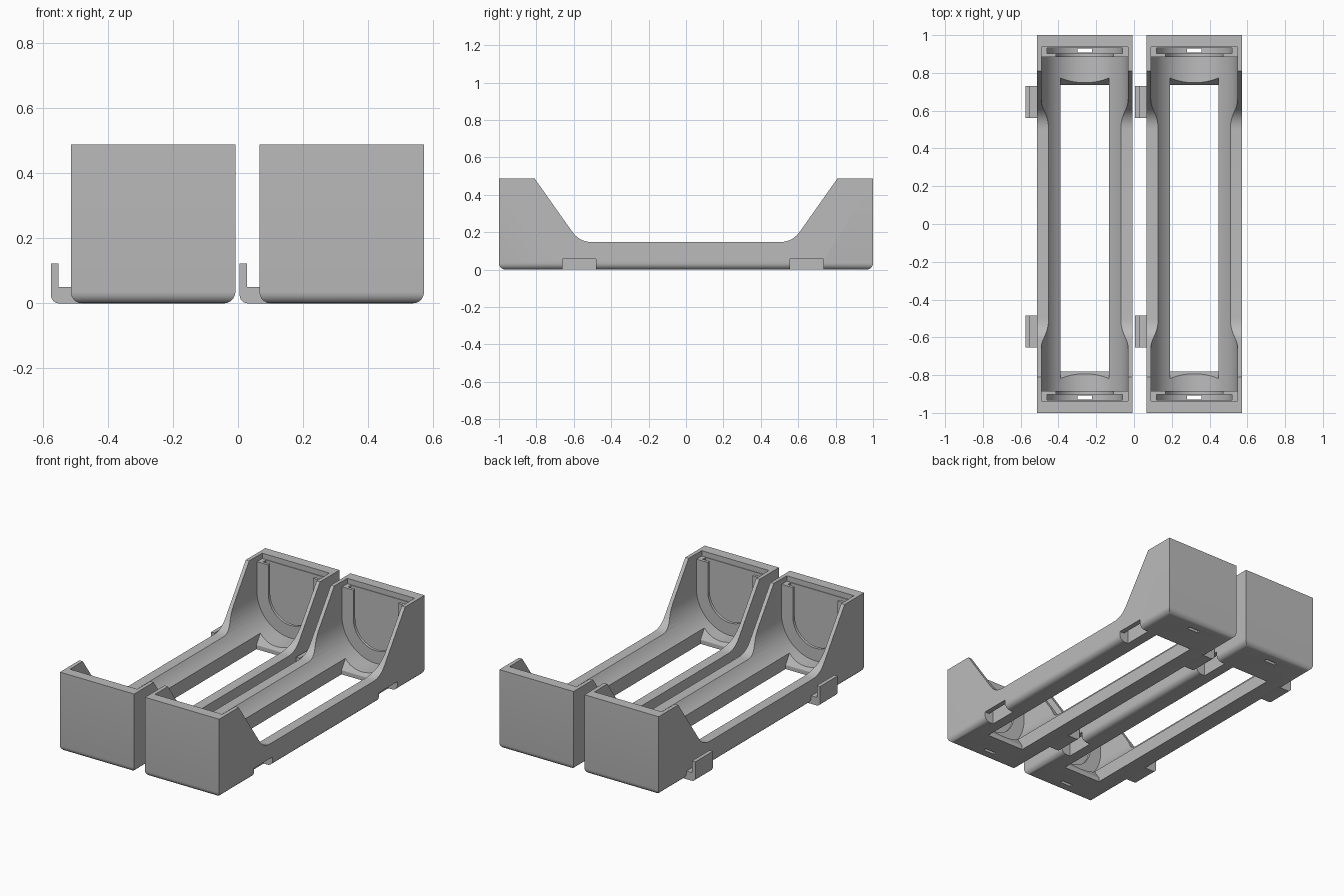
import bpy, bmesh
from math import sin, cos, pi, radians
from mathutils import Vector

cube = bpy.data.objects.get("Cube")
if cube:
    bpy.data.objects.remove(cube, do_unlink=True)

grey = bpy.data.materials.new("light grey plastic")
grey.use_nodes = True
grey.diffuse_color = (0.5, 0.5, 0.5, 1)
grey.node_tree.nodes["Principled BSDF"].inputs["Base Color"].default_value = (0.5, 0.5, 0.5, 1)

HALF = 0.253       # half width of one holder
HEIGHT = 0.488
AXIS_Z = 0.275     # height of the cradle's axis
CENTRES = {"right": -0.261, "left": 0.319}
HOOK_Y = (-0.57, 0.645)


def prism(name, points, axis, start, end, round_bottom=0):
    """Extrude a closed profile along x (profile y,z) or y (profile x,z)."""
    bm = bmesh.new()
    place = (lambda p, d: (d, p[0], p[1])) if axis == "x" else (lambda p, d: (p[0], d, p[1]))
    rings = [[bm.verts.new(place(p, d)) for p in points] for d in (start, end)]
    bm.faces.new(rings[0])
    bm.faces.new(rings[1])
    for i in range(len(points)):
        j = (i + 1) % len(points)
        bm.faces.new((rings[0][i], rings[0][j], rings[1][j], rings[1][i]))
    bmesh.ops.recalc_face_normals(bm, faces=bm.faces)
    if round_bottom:
        low = [e for e in bm.edges if all(v.co.z < 0.001 for v in e.verts)]
        bmesh.ops.bevel(bm, geom=low, offset=round_bottom, segments=5,
                        profile=0.5, affect="EDGES")
    mesh = bpy.data.meshes.new(name)
    bm.to_mesh(mesh)
    bm.free()
    mesh.materials.append(grey)
    obj = bpy.data.objects.new(name, mesh)
    bpy.context.collection.objects.link(obj)
    return obj


def box(name, x0, x1, y0, y1, z0, z1):
    return prism(name, [(x0, z0), (x1, z0), (x1, z1), (x0, z1)], "y", y0, y1)


def u_channel(name, radius, y0, y1):
    """Round-bottomed slot, open at the top."""
    n = 32
    arc = [(radius * cos(pi + pi * i / n), AXIS_Z + radius * sin(pi + pi * i / n))
           for i in range(n + 1)]
    return prism(name, arc + [(radius, 0.6), (-radius, 0.6)], "y", y0, y1)


def cut(target, cutter):
    mod = target.modifiers.new("cut", "BOOLEAN")
    mod.operation = "DIFFERENCE"
    mod.solver = "EXACT"
    mod.object = cutter
    graph = bpy.context.evaluated_depsgraph_get()
    mesh = bpy.data.meshes.new_from_object(target.evaluated_get(graph))
    target.modifiers.clear()
    target.data = mesh
    bpy.data.objects.remove(cutter, do_unlink=True)


def smooth(obj):
    bpy.ops.object.select_all(action="DESELECT")
    obj.select_set(True)
    bpy.context.view_layer.objects.active = obj
    bpy.ops.object.shade_smooth_by_angle(angle=radians(30))


# Holder side outline: tall ends, sloping shoulders, filleted low rails
p0, p1, p2 = Vector((0.61, 0.205)), Vector((0.57, 0.147)), Vector((0.50, 0.147))
fillet = []
for i in range(9):
    t = i / 8
    p = p0 * (1 - t) ** 2 + p1 * 2 * t * (1 - t) + p2 * t * t
    fillet.append((p.x, p.y))
half_outline = [(1, 0), (1, HEIGHT), (0.81, HEIGHT)] + fillet
outline = half_outline + [(-y, z) for y, z in reversed(half_outline)]
holder = prism("holder", outline, "x", -HALF, HALF, round_bottom=0.035)

# Cradle, and the window through its floor with sloped ends
cut(holder, u_channel("cradle_cutter", 0.23, -0.885, 0.885))
window = [(-0.78, -0.1), (0.735, -0.1), (0.735, 0.025), (0.79, 0.11), (0.79, 0.3),
          (-0.835, 0.3), (-0.835, 0.11), (-0.78, 0.025)]
cut(holder, prism("window_cutter", window, "x", -0.128, 0.128))

# Retaining rims, contact slots and terminal slits at both ends
cut(holder, u_channel("rim_cutter", 0.152, -0.915, 0.915))
cut(holder, box("rim_top_cutter", -0.229, 0.229, -0.936, 0.936, 0.455, 0.6))
for s in (-1, 1):
    y0, y1 = sorted((s * 0.903, s * 0.932))
    cut(holder, u_channel("contact_cutter", 0.2, y0, y1))
    y0, y1 = sorted((s * 0.908, s * 0.929))
    cut(holder, box("slit_cutter", -0.038, 0.038, y0, y1, -0.1, 0.2))

# Sockets in the left rail that take the neighbour's hooks
for y in HOOK_Y:
    socket = [(0.192, -0.1), (0.3, -0.1), (0.3, 0.057), (0.222, 0.057),
              (0.222, 0.13), (0.192, 0.13)]
    cut(holder, prism("socket_cutter", socket, "y", y - 0.09, y + 0.09))

# Hook profile: foot with a rounded outer corner and an upright lip
r = 0.025
corner = [(-0.314 + r - r * cos(a * pi / 12), r - r * sin(a * pi / 12)) for a in range(7)]
hook_shape = corner + [(-0.21, 0), (-0.21, 0.05), (-0.291, 0.05), (-0.291, 0.123), (-0.314, 0.123)]

# Two identical holders side by side, each with two hooks
smooth(holder)
for side, x in CENTRES.items():
    body = holder if side == "right" else holder.copy()
    if body is not holder:
        bpy.context.collection.objects.link(body)
    body.name = side + "_holder"
    body.location.x = x
    for place, y in zip(("front", "back"), HOOK_Y):
        hook = prism(f"{side}_{place}_hook", hook_shape, "y", y - 0.085, y + 0.085)
        hook.location.x = x
        smooth(hook)
